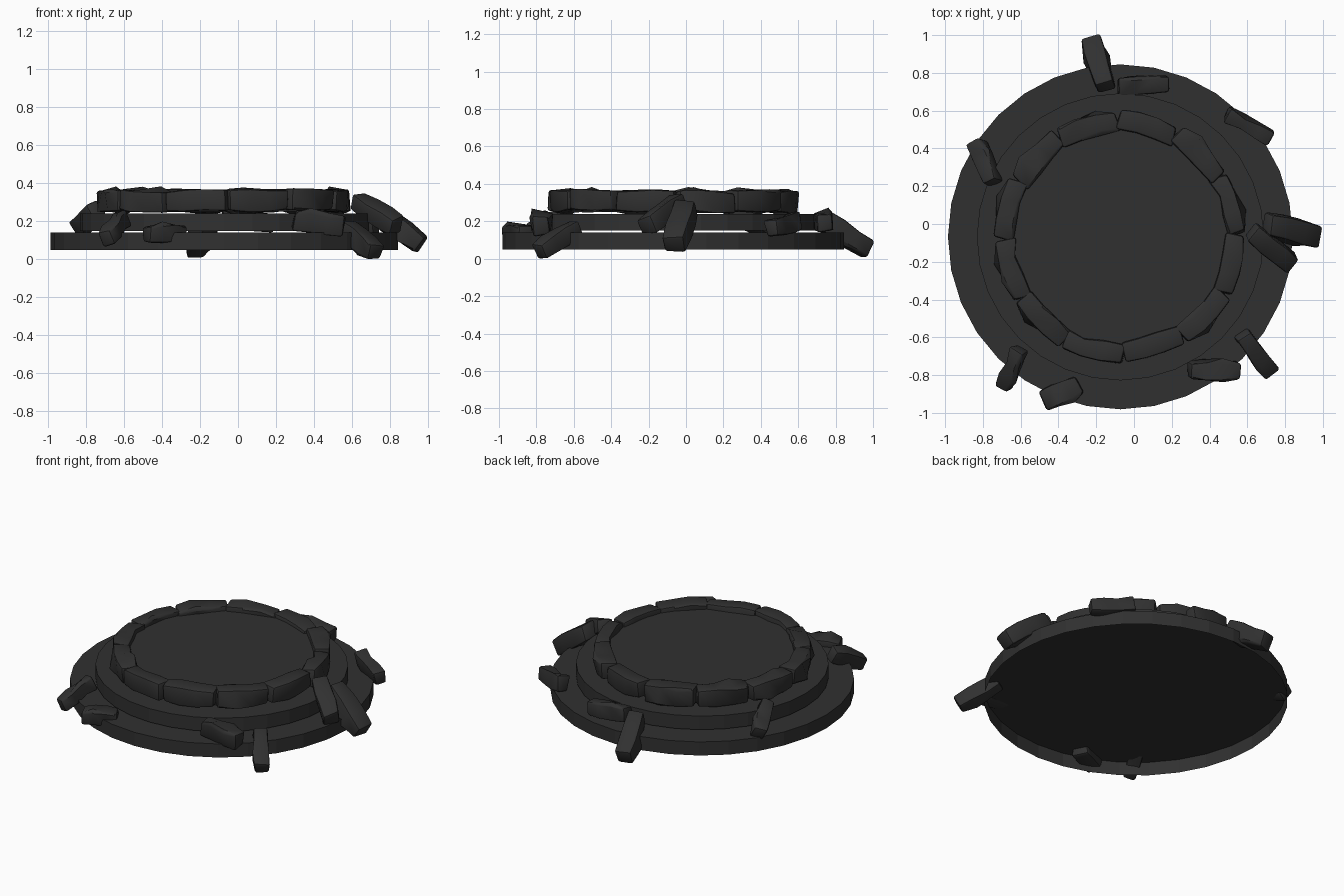
import bpy, bmesh, math, random
from mathutils import Matrix, Vector

if "Cube" in bpy.data.objects:
    bpy.data.objects.remove(bpy.data.objects["Cube"])

random.seed(7)
CX, CY = -0.072, -0.068          # centre of the tiers (loose stones shift the bounds)

stone_mat = bpy.data.materials.new("dark charcoal stone")
stone_mat.diffuse_color = (0.03, 0.03, 0.03, 1)
stone_mat.use_nodes = True
stone_mat.node_tree.nodes["Principled BSDF"].inputs["Base Color"].default_value = stone_mat.diffuse_color


def finish(bm, name, smooth=None):
    me = bpy.data.meshes.new(name)
    bm.to_mesh(me)
    bm.free()
    ob = bpy.data.objects.new(name, me)
    bpy.context.collection.objects.link(ob)
    me.materials.append(stone_mat)
    if smooth:
        bpy.context.view_layer.objects.active = ob
        ob.select_set(True)
        bpy.ops.object.shade_smooth_by_angle(angle=math.radians(smooth))
        ob.select_set(False)
    return ob


def tier(name, radius, z0, z1, sides=32):
    """Round step, open underneath."""
    bm = bmesh.new()
    bmesh.ops.create_cone(bm, cap_ends=True, segments=sides, radius1=radius,
                          radius2=radius, depth=z1 - z0,
                          matrix=Matrix.Translation((CX, CY, (z0 + z1) / 2)))
    bottom = [f for f in bm.faces if f.normal.z < -0.9]
    bmesh.ops.delete(bm, geom=bottom, context='FACES_ONLY')
    return finish(bm, name)


def stone(name, loc, size, heading, tilt=0, roll=0, bend=0.0, rough=0.008):
    """Rough chamfered block: x is its length, tilt lowers the +x end."""
    bm = bmesh.new()
    bmesh.ops.create_cube(bm, size=1)
    along = [e for e in bm.edges
             if abs(e.verts[0].co.x - e.verts[1].co.x) > 0.5]
    bmesh.ops.subdivide_edges(bm, edges=along, cuts=2, use_grid_fill=True)
    for v in bm.verts:
        x, y, z = v.co
        end = abs(x) > 0.4
        # taper the ends a little, then bend along the ring and chip at random
        s = 0.9 if end else 1.0
        v.co = Vector((x * size[0], y * size[1] * s - bend * (2 * x) ** 2,
                       z * size[2] * s))
        v.co += Vector([random.uniform(-rough, rough) for _ in range(3)])
    sharp = [e for e in bm.edges if e.calc_face_angle(0) > math.radians(40)]
    bmesh.ops.bevel(bm, geom=sharp, offset=0.014, segments=2, profile=0.5,
                    affect='EDGES', clamp_overlap=True)
    rot = (Matrix.Rotation(math.radians(heading), 4, 'Z')
           @ Matrix.Rotation(math.radians(tilt), 4, 'Y')
           @ Matrix.Rotation(math.radians(roll), 4, 'X'))
    bm.transform(Matrix.Translation(loc) @ rot)
    bmesh.ops.recalc_face_normals(bm, faces=bm.faces[:])
    return finish(bm, name, 30)


# Three stacked round steps with thin gaps between them
tier("bottom_step", 0.913, 0.05, 0.14)
tier("middle_step", 0.76, 0.15, 0.24)
tier("top_floor", 0.60, 0.25, 0.335)

# Ring of twelve rim stones
for i in range(12):
    a = math.radians(16.5 + 30 * i)
    r = 0.61 + random.uniform(-0.006, 0.006)
    loc = (CX + r * math.cos(a), CY + r * math.sin(a),
           0.307 + random.uniform(-0.004, 0.006))
    stone(f"rim_stone_{i + 1}", loc, (0.318, 0.115, 0.118),
          math.degrees(a) - 90 + random.uniform(-3, 3),
          tilt=random.uniform(-2.5, 2.5), bend=0.018)

# Fallen stones: position, size, heading, downward tilt, roll
fallen = [
    ((-0.19, 0.85, 0.13), (0.31, 0.11, 0.11), 107, 33, 0),
    ((0.05, 0.735, 0.20), (0.27, 0.10, 0.10), 3, 3, 8),
    ((0.61, 0.52, 0.18), (0.27, 0.09, 0.10), -28, 8, 10),
    ((-0.79, 0.325, 0.21), (0.25, 0.09, 0.10), 112, 22, -20),
    ((-0.65, -0.765, 0.16), (0.25, 0.09, 0.10), 247, 25, 15),
    ((-0.385, -0.895, 0.135), (0.22, 0.115, 0.09), 205, 3, 0),
    ((0.425, -0.775, 0.19), (0.27, 0.10, 0.115), 0, 6, 5),
    ((0.65, -0.685, 0.10), (0.28, 0.10, 0.10), -52, 27, 0),
    ((0.73, -0.125, 0.24), (0.30, 0.11, 0.10), -38, 25, 10),
    ((0.835, -0.03, 0.175), (0.33, 0.13, 0.11), -13, 36, 0),
]
for i, (loc, size, heading, tilt, roll) in enumerate(fallen):
    stone(f"fallen_stone_{i + 1}", loc, size, heading, tilt, roll)
